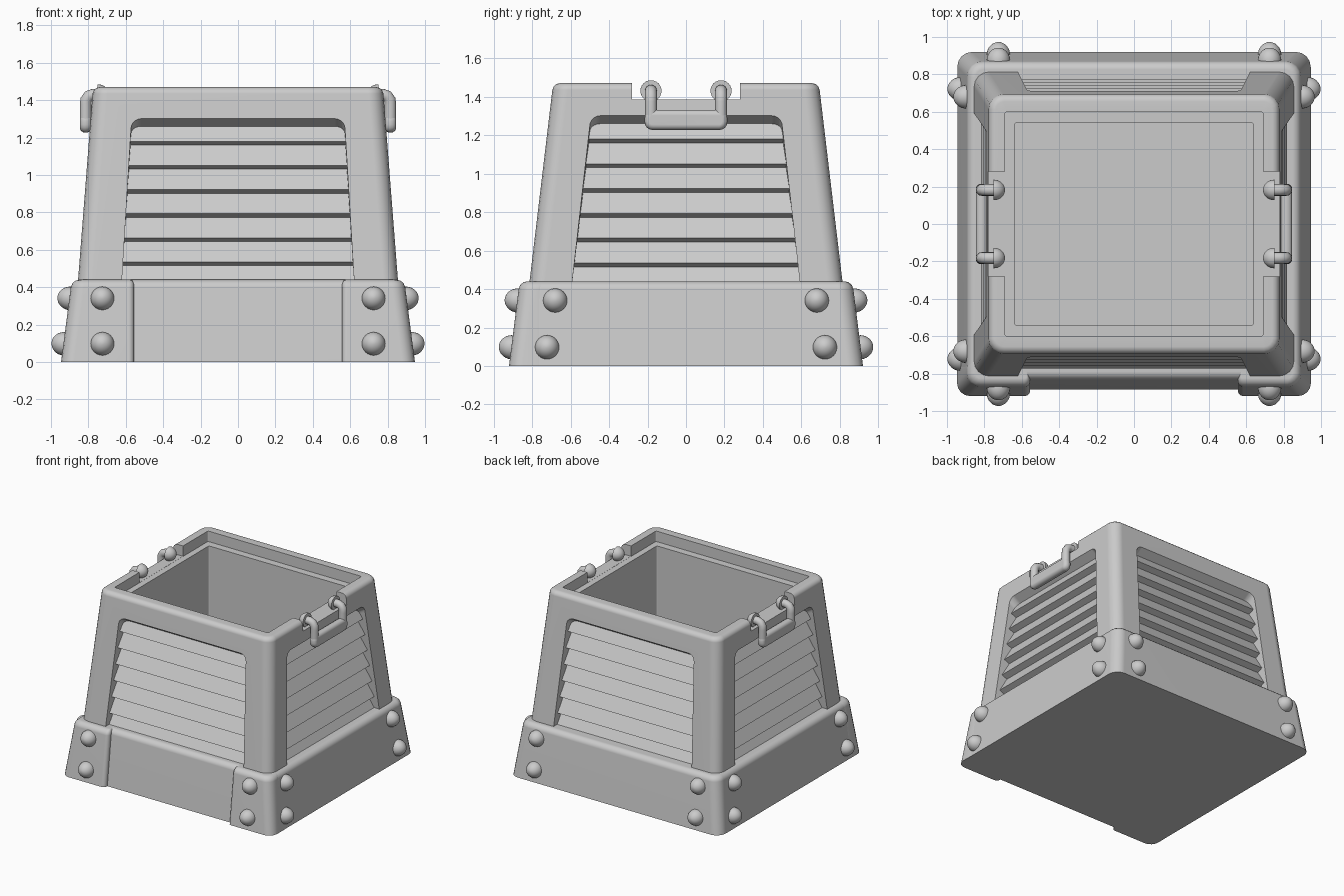
import bpy, bmesh, math
from mathutils import Vector, Matrix

if "Cube" in bpy.data.objects:
    bpy.data.objects.remove(bpy.data.objects["Cube"])


def finish(name, bm, smooth=True):
    bmesh.ops.recalc_face_normals(bm, faces=bm.faces)
    me = bpy.data.meshes.new(name)
    bm.to_mesh(me)
    bm.free()
    ob = bpy.data.objects.new(name, me)
    bpy.context.collection.objects.link(ob)
    if smooth:
        shade(ob)
    return ob


def activate(ob):
    bpy.ops.object.select_all(action='DESELECT')
    ob.select_set(True)
    bpy.context.view_layer.objects.active = ob


def shade(ob):
    activate(ob)
    bpy.ops.object.shade_smooth_by_angle(angle=math.radians(35))
    w = ob.modifiers.new("normals", 'WEIGHTED_NORMAL')
    w.keep_sharp = True


def skin(bm, rings):
    """Bridge rings of equal point count and cap both ends."""
    vs = [[bm.verts.new(p) for p in r] for r in rings]
    n = len(vs[0])
    for a, b in zip(vs, vs[1:]):
        for i in range(n):
            bm.faces.new((a[i], a[(i + 1) % n], b[(i + 1) % n], b[i]))
    bm.faces.new(vs[0])
    bm.faces.new(vs[-1])


def rounded(x0, x1, y0, y1, z, r, seg=4):
    pts = []
    for k, (cx, cy) in enumerate([(x1 - r, y1 - r), (x0 + r, y1 - r),
                                  (x0 + r, y0 + r), (x1 - r, y0 + r)]):
        for i in range(seg + 1):
            a = math.pi / 2 * (k + i / seg)
            pts.append((cx + r * math.cos(a), cy + r * math.sin(a), z))
    return pts


def ring(hx, hy, z, r):
    return rounded(-hx, hx, -hy, hy, z, r)


def cut(ob, cutter):
    cutter.hide_render = True
    activate(ob)
    m = ob.modifiers.new("cut", 'BOOLEAN')
    m.operation, m.solver, m.object = 'DIFFERENCE', 'EXACT', cutter
    bpy.ops.object.modifier_apply(modifier=m.name)
    bpy.data.objects.remove(cutter)


# Tapered outer faces of the body and base
def body_x(z): return 0.855 - 0.078 * (z - 0.44)
def body_y(z): return 0.813 - 0.119 * (z - 0.44)
def base_x(z): return 0.945 - 0.13 * z
def base_y(z): return 0.92 - 0.125 * z


# Hollow body with stepped rim
bm = bmesh.new()
rings = [ring(body_x(z), body_y(z), z, 0.08) for z in (0.04, 1.435)]
for t in (30, 60, 90):
    a = math.radians(t)
    z, d = 1.435 + 0.035 * math.sin(a), 0.035 * (1 - math.cos(a))
    rings.append(ring(body_x(z) - d, body_y(z) - d, z, 0.08 - d))
rings += [ring(0.69, 0.60, 1.47, 0.012), ring(0.69, 0.60, 1.385, 0.012),
          ring(0.64, 0.54, 1.385, 0.012), ring(0.64, 0.54, 0.10, 0.012)]
skin(bm, rings)
body = finish("body", bm, False)

# Rim notches for the handles
bm = bmesh.new()
skin(bm, [[(x, y, z) for x, y in ((-1, -.28), (1, -.28), (1, .28), (-1, .28))]
          for z in (1.386, 1.6)])
cut(body, finish("notch_cutter", bm, False))

# Four louvred windows: recess plus sawtooth slats
for k, side in enumerate(("front", "right", "back", "left")):
    face, wb, wt, half = ((body_y, 0.624, 0.572, 0.64) if k % 2 == 0
                          else (body_x, 0.598, 0.50, 0.61))
    turn = Matrix.Rotation(k * math.pi / 2, 4, 'Z')
    r = 0.055
    arc = [(wt - r + r * math.cos(a), 1.32 - r + r * math.sin(a))
           for a in [i * math.pi / 10 for i in range(6)]]
    outline = [(-wb, 0.38), (wb, 0.38)] + arc + [(-u, z) for u, z in reversed(arc)]
    bm = bmesh.new()
    skin(bm, [[(u, -(face(z) + 0.03), z) for u, z in outline],
              [(u, -(face(z) - 0.09), 0.38 + (z - 0.38) * 0.915) for u, z in outline]])
    bm.transform(turn)
    cut(body, finish("window_cutter", bm, False))

    prof = []
    for i in range(7):
        b = 0.406 + 0.129 * i
        top = b + 0.109 if i < 6 else 1.29
        prof += [(0.03, b), (0.08, top)]
    prof += [(0.115, 1.29), (0.115, 0.406)]
    bm = bmesh.new()
    skin(bm, [[(u, -(face(z) - d), z) for d, z in prof] for u in (-half, half)])
    bm.transform(turn)
    finish(side + "_slats", bm)
shade(body)


# Base skirt, front face set back between the corner pads
def base_levels(r):
    out = [(0, 0), (0.44 - r, 0)]
    for t in (30, 60, 90):
        a = math.radians(t)
        out.append((0.44 - r + r * math.sin(a), r * (1 - math.cos(a))))
    return out


bm = bmesh.new()
rings = []
for z, d in base_levels(0.04):
    x, y = base_x(z) - d, base_y(z) - d
    rings.append(rounded(-x, x, -y + 0.036, y, z, 0.08 - d))
rings += [ring(0.67, 0.57, 0.44, 0.02), ring(0.67, 0.57, 0.06, 0.02)]
skin(bm, rings)
finish("base", bm)

for s in (-1, 1):
    bm = bmesh.new()
    rings = []
    for z, d in base_levels(0.04):
        x, y = base_x(z) - d + 0.001, base_y(z) - d
        pts = rounded(0.555 + d * 0.5, x, -y, -0.70, z, 0.07 - d)
        # tighter fillet on the inner vertical edge
        inner = rounded(0.555 + d * 0.5, x, -y, -0.70, z, 0.03 - d * 0.5)
        pts[5:15] = inner[5:15]
        rings.append([(s * px, py, pz) for px, py, pz in pts])
    skin(bm, rings)
    finish("front_corner_pad", bm)


# Domes for rivets and handle knobs
def dome(name, loc, direction, r, h):
    bm = bmesh.new()
    bmesh.ops.create_uvsphere(bm, u_segments=24, v_segments=16, radius=r)
    bmesh.ops.bisect_plane(bm, geom=bm.verts[:] + bm.edges[:] + bm.faces[:],
                           plane_co=(0, 0, -0.001), plane_no=(0, 0, -1), clear_outer=True)
    bmesh.ops.holes_fill(bm, edges=[e for e in bm.edges if e.is_boundary], sides=0)
    q = Vector(direction).to_track_quat('Z', 'Y').to_matrix().to_4x4()
    bm.transform(Matrix.Translation(loc) @ q @ Matrix.Diagonal((1, 1, h / r, 1)))
    finish(name, bm)


for s in (-1, 1):
    for t in (-1, 1):
        for z, y in ((0.34, 0.68), (0.097, 0.722)):
            dome("rivet", (s * 0.725, t * (base_y(z) - 0.005), z), (0, t, 0.12), 0.063, 0.07)
            dome("rivet", (s * (base_x(z) - 0.005), t * y, z), (s, 0, 0.12), 0.063, 0.07)
        dome("handle_knob", (s * 0.75, t * 0.182, 1.43), (-s, 0, 0), 0.055, 0.06)

    # Handle: two bent arms and a rounded grip
    for t in (-1, 1):
        path = [(0.72, 1.43), (0.775, 1.43), (0.798, 1.422), (0.812, 1.402), (0.815, 1.375), (0.815, 1.27)]
        bm = bmesh.new()
        rings = []
        for i, (x, z) in enumerate(path):
            a, b = path[max(i - 1, 0)], path[min(i + 1, len(path) - 1)]
            n = Vector((-(b[1] - a[1]), b[0] - a[0])).normalized() * 0.031
            rings.append([(s * (x + n.x * math.cos(w)), t * 0.182 + 0.031 * math.sin(w),
                           z + n.y * math.cos(w))
                          for w in [j * math.tau / 16 for j in range(16)]])
        skin(bm, rings)
        finish("handle_arm", bm)
    bm = bmesh.new()
    bmesh.ops.create_cube(bm, size=1)
    bm.transform(Matrix.Translation((s * 0.815, 0, 1.279)) @ Matrix.Diagonal((0.062, 0.43, 0.105, 1)))
    ends = [e for e in bm.edges if abs(e.verts[0].co.x - e.verts[1].co.x) > 0.01]
    bmesh.ops.bevel(bm, geom=ends, offset=0.042, segments=4, profile=0.5, affect='EDGES')
    rims = [e for e in bm.edges if abs(e.verts[0].co.x - e.verts[1].co.x) < 0.01
            and abs(e.calc_face_angle(0)) > 1]
    bmesh.ops.bevel(bm, geom=rims, offset=0.028, segments=4, profile=0.5, affect='EDGES')
    finish("handle_grip", bm)
